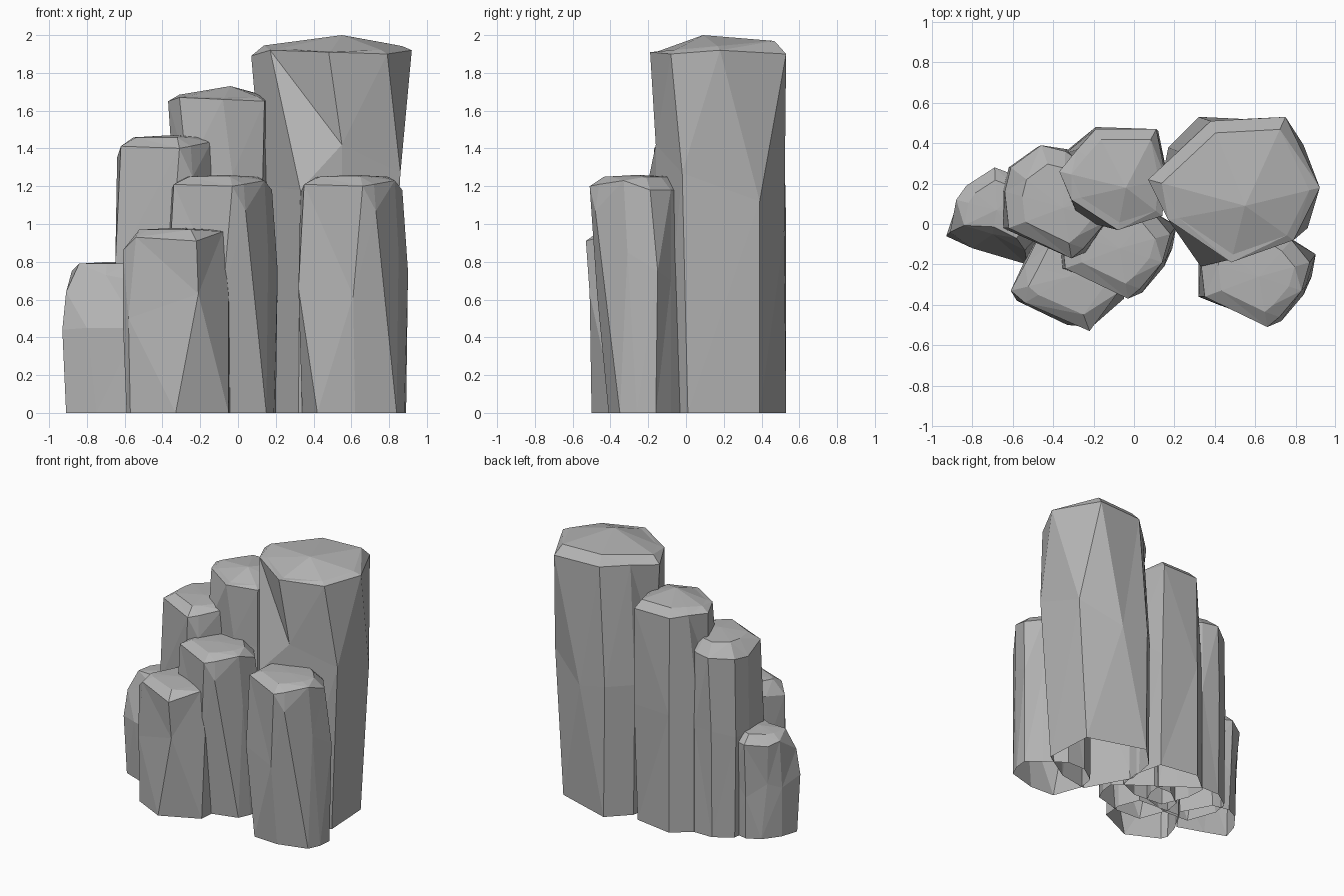
import bpy
import bmesh
from mathutils import Vector

old = bpy.data.objects.get("Cube")
if old:
    bpy.data.objects.remove(old, do_unlink=True)

stone = bpy.data.materials.new("grey_stone")
stone.use_nodes = True
GREY = (0.46, 0.46, 0.46, 1)
stone.diffuse_color = GREY
stone.node_tree.nodes["Principled BSDF"].inputs["Base Color"].default_value = GREY


def column(name, rim, base, waist, peak, cap_z, cap_scale=0.7, tilt=0, shift=(0, 0), stretch=1):
    """Open-bottomed stone column; rings run counter-clockwise, in hundredths."""
    top = Vector(peak)
    cap = []
    for p in rim:
        inset = top.lerp(Vector(p), cap_scale)
        cap.append((inset.x, inset.y, cap_z + tilt * (inset.y - top.y)))
    rings = [[(x, y, 0) for x, y in base], waist, rim, cap]

    bm = bmesh.new()

    def vert(p):
        return bm.verts.new(((p[0] + shift[0]) / 100, (p[1] + shift[1]) / 100, p[2] * stretch / 100))

    loops = [[vert(p) for p in ring] for ring in rings]
    count = len(rim)
    for low, high in zip(loops, loops[1:]):
        for i in range(count):
            j = (i + 1) % count
            bm.faces.new((low[i], low[j], high[j], high[i]))
    tip = vert(peak)
    for i in range(count):
        bm.faces.new((loops[-1][i], loops[-1][(i + 1) % count], tip))
    bmesh.ops.triangulate(bm, faces=bm.faces[:], quad_method='SHORT_EDGE')
    bmesh.ops.recalc_face_normals(bm, faces=bm.faces[:])
    mesh = bpy.data.meshes.new(name)
    bm.to_mesh(mesh)
    bm.free()
    mesh.materials.append(stone)
    obj = bpy.data.objects.new(name, mesh)
    bpy.context.collection.objects.link(obj)


# Tallest column, with a pinched front and a narrower foot
column("tall_column",
       rim=[(17, 2, 192), (48, -19, 191), (79, -8, 190), (92, 18, 192),
            (75, 53, 190), (38, 51, 190), (22, 36, 190), (7, 22, 189)],
       waist=[(33, -21, 118), (55, -16, 142), (86, -2, 127), (84, 39, 112),
              (54, 52, 95), (32, 53, 100), (17, 38, 100), (13, 18, 120)],
       base=[(32, -18), (55, -14), (79, 1), (77, 39), (55, 46), (33, 53), (18, 38), (14, 15)],
       peak=(55, 9, 200), cap_z=193.5, cap_scale=0.86, tilt=0.09)

# Second tallest, at the back
column("back_column",
       rim=[(-31, 12, 167), (-8, -3, 166), (14, 4, 165), (16, 22, 166),
            (11, 47, 164), (-19, 47, 164), (-28, 37, 165), (-37, 26, 165)],
       waist=[(-27, 2, 128), (-3, -1, 126), (13, 5, 120), (17, 22, 110),
              (12, 46, 90), (-19, 48, 90), (-34, 35, 100), (-34, 22, 120)],
       base=[(-26, 0), (-2, -2), (14, 5), (16, 22), (11, 43), (-19, 48), (-35, 35), (-34, 20)],
       peak=(-4, 18, 173), cap_z=168, cap_scale=0.82, tilt=0.07)

# Three matching medium columns
medium = dict(
    rim=[(35, -36, 121), (66, -51, 120), (72, -46, 121), (83, -33, 123), (87, -19, 118),
         (78, -8, 118), (63, 2, 118), (51, 5, 118), (36, -6, 117), (33, -18, 116)],
    waist=[(32, -36, 66), (61, -47, 62), (73, -48, 107), (85, -31, 85), (90, -15, 75),
           (79, -8, 70), (64, 3, 70), (49, 4, 70), (35, -6, 66), (32, -18, 66)],
    base=[(42, -40), (62, -41), (84, -35), (88, -26), (89, -16),
          (79, -8), (64, 3), (49, 3), (36, -6), (34, -18)],
    peak=(62, -26, 126), cap_z=125)
for name, shift, stretch in (("right_front_column", (0, 0), 1),
                             ("centre_front_column", (-69, 14), 1),
                             ("left_middle_column", (-97, 34), 1.167)):
    column(name, shift=shift, stretch=stretch, **medium)

# Low column at the front left
column("low_front_column",
       rim=[(-61, -33, 86), (-54, -39, 93), (-22, -53, 91), (-8, -34, 96),
            (-5, -24, 90), (-14, -4, 90), (-46, -4, 90), (-54, -20, 88)],
       waist=[(-61, -33, 50), (-58, -38, 50), (-21, -51, 63), (-5, -33, 60),
              (-4, -22, 50), (-10, -4, 50), (-46, -4, 50), (-55, -20, 50)],
       base=[(-59, -33), (-57, -38), (-33, -50), (-5, -37), (-4, -22), (-10, -6), (-45, -4), (-55, -20)],
       peak=(-32, -26, 98), cap_z=97)

# Lowest column at the far left, leaning in at the top
column("far_left_column",
       rim=[(-91, -4, 64), (-70, -5, 73), (-54, -13, 70), (-42, 0, 72),
            (-53, 22, 72), (-69, 28, 73), (-83, 19, 72), (-88, 12, 75)],
       waist=[(-93, -6, 44), (-80, -12, 45), (-53, -20, 45), (-42, 0, 40),
              (-54, 22, 45), (-69, 26, 32), (-81, 17, 42), (-88, 9, 38)],
       base=[(-91, -5), (-75, -11), (-55, -18), (-43, 0), (-55, 22), (-68, 25), (-78, 20), (-87, 8)],
       peak=(-68, 7, 80), cap_z=79)
